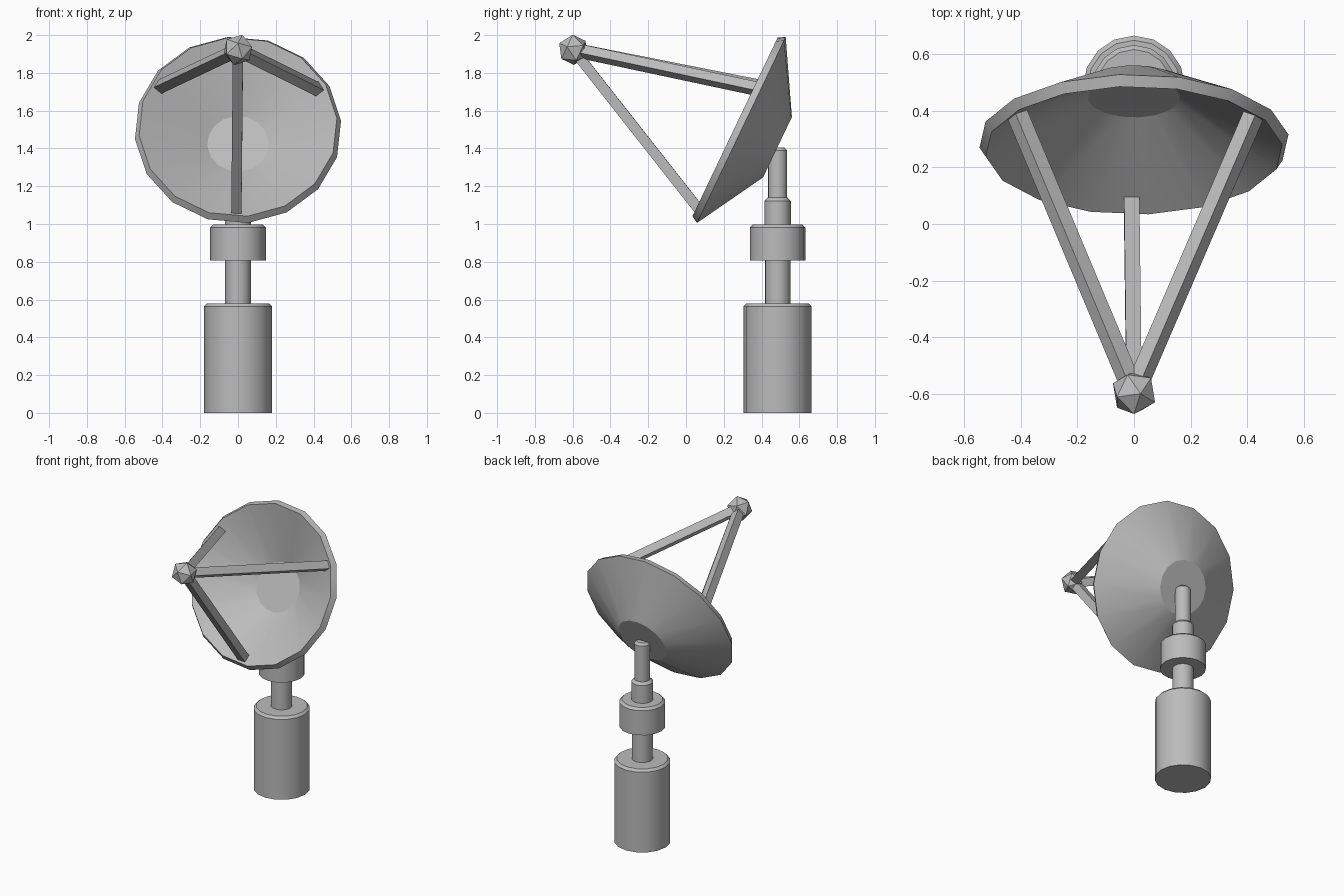
import bpy, bmesh, math
from mathutils import Matrix, Vector

old = bpy.data.objects.get("Cube")
if old:
    bpy.data.objects.remove(old, do_unlink=True)

# One flat grey for the whole model
grey = bpy.data.materials.new("plain_grey")
grey.use_nodes = True
colour = (0.5, 0.5, 0.5, 1)
grey.diffuse_color = colour
grey.node_tree.nodes["Principled BSDF"].inputs["Base Color"].default_value = colour

POST_Y = 0.485
TILT = math.radians(25.5)
# Dish frame: local z is the pointing axis, local y is up along the dish
axis = Vector((0, -math.cos(TILT), math.sin(TILT)))
up = Vector((0, math.sin(TILT), math.cos(TILT)))
side = up.cross(axis)
frame = Matrix((side, up, axis)).transposed().to_4x4()
frame.translation = (0, 0.293, 1.498)


def finish(name, bm, matrix, smooth_angle=None):
    bmesh.ops.recalc_face_normals(bm, faces=bm.faces)
    mesh = bpy.data.meshes.new(name)
    bm.to_mesh(mesh)
    bm.free()
    obj = bpy.data.objects.new(name, mesh)
    bpy.context.collection.objects.link(obj)
    mesh.materials.append(grey)
    obj.matrix_world = matrix
    if smooth_angle:
        bpy.ops.object.select_all(action='DESELECT')
        obj.select_set(True)
        bpy.context.view_layer.objects.active = obj
        bpy.ops.object.shade_smooth_by_angle(angle=math.radians(smooth_angle))
    return obj


def lathe(name, profile, sides, phase, matrix, smooth_angle):
    """Closed solid of revolution from (radius, height) points."""
    bm = bmesh.new()
    rings = []
    for r, z in profile:
        angles = [phase + math.tau * i / sides for i in range(sides)]
        rings.append([bm.verts.new((r * math.cos(a), r * math.sin(a), z)) for a in angles])
    for low, high in zip(rings, rings[1:]):
        for i in range(sides):
            j = (i + 1) % sides
            bm.faces.new((low[i], low[j], high[j], high[i]))
    bm.faces.new(rings[0])
    bm.faces.new(rings[-1])
    return finish(name, bm, matrix, smooth_angle)


def post_part(name, radius, bottom, top, bevel=0.0):
    profile = [(radius, bottom), (radius, top - bevel)]
    if bevel:
        profile.append((radius - bevel, top))
    lathe(name, profile, 16, 0, Matrix.Translation((0, POST_Y, 0)), 30)


# Stepped pedestal
post_part("base_cylinder", 0.18, 0, 0.58, 0.016)
post_part("lower_neck", 0.068, 0.57, 0.82)
post_part("collar", 0.147, 0.808, 0.997, 0.016)
post_part("upper_neck", 0.07, 0.98, 1.14, 0.018)
post_part("dish_pin", 0.051, 1.13, 1.405, 0.015)

# Thick shallow dish: back disc, outer cone, rim, inner cone, inner disc
lathe("dish", [(0.178, -0.212), (0.548, 0), (0.526, 0.037), (0.163, -0.17)],
      16, math.radians(5.6), frame, 30)

# Faceted receiver on the dish axis
FEED = 0.985
bm = bmesh.new()
bmesh.ops.create_icosphere(bm, subdivisions=1, radius=0.083)
finish("receiver", bm, frame @ Matrix.Translation((0, 0, FEED)))

# Three square struts from the dish to the receiver
for name, degrees in (("left_strut", 29), ("right_strut", 149), ("lower_strut", 269)):
    foot = Vector((0.485, 0, 0.005))
    head = Vector((0.02, 0, FEED - 0.04))
    along = (head - foot).normalized()
    across = Vector((0, 1, 0))
    turn = Matrix((across.cross(along), across, along)).transposed().to_4x4()
    turn.translation = (foot + head) / 2
    bm = bmesh.new()
    bmesh.ops.create_cube(bm, size=1)
    bmesh.ops.scale(bm, verts=bm.verts, vec=(0.054, 0.054, (head - foot).length))
    finish(name, bm, frame @ Matrix.Rotation(math.radians(degrees), 4, 'Z') @ turn)
